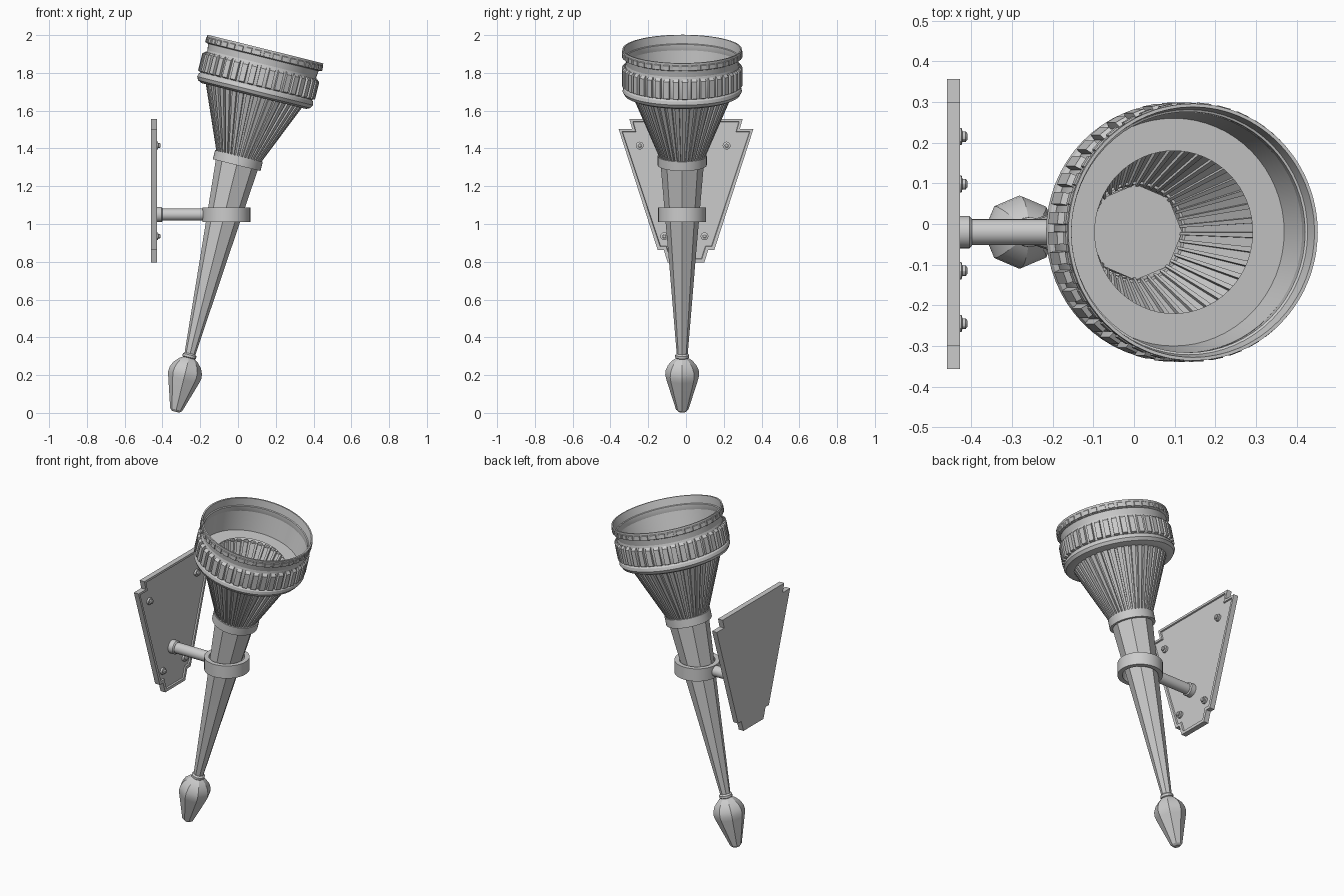
import bpy, bmesh, math
from mathutils import Matrix

if "Cube" in bpy.data.objects:
    bpy.data.objects.remove(bpy.data.objects["Cube"])

YC = -0.02
TILT = math.radians(13.9)
# torch axis: local z runs from the finial tip up to the rim
TORCH = Matrix.Translation((-0.33, YC, 0.006)) @ Matrix.Rotation(TILT, 4, 'Y')


def finish(name, bm, matrix, smooth=30):
    bmesh.ops.recalc_face_normals(bm, faces=bm.faces)
    me = bpy.data.meshes.new(name)
    bm.to_mesh(me)
    bm.free()
    me.transform(matrix)
    ob = bpy.data.objects.new(name, me)
    bpy.context.collection.objects.link(ob)
    if smooth:
        bpy.ops.object.select_all(action='DESELECT')
        ob.select_set(True)
        bpy.context.view_layer.objects.active = ob
        bpy.ops.object.shade_smooth_by_angle(angle=math.radians(smooth))
    return ob


def lathe(name, profile, n, matrix=TORCH, ribbed=False, caps=True, closed=False, smooth=30):
    """Spin (radius, height) or, when ribbed, (groove radius, rib radius, height)."""
    step = 2 * math.pi / n
    if ribbed:
        spokes = [(i * step + f * step, k) for i in range(n)
                  for f, k in ((0, 1), (0.6, 1), (0.62, 0), (0.98, 0))]
    else:
        spokes = [(i * step, 0) for i in range(n)]
    bm = bmesh.new()
    rings = [[bm.verts.new((p[k] * math.cos(t), p[k] * math.sin(t), p[-1]))
              for t, k in spokes] for p in profile]
    pairs = list(zip(rings, rings[1:]))
    if closed:
        pairs.append((rings[-1], rings[0]))
    m = len(spokes)
    for a, b in pairs:
        for i in range(m):
            j = (i + 1) % m
            bm.faces.new((a[i], a[j], b[j], b[i]))
    if caps and not closed:
        bm.faces.new(rings[0])
        bm.faces.new(rings[-1])
    return finish(name, bm, matrix, smooth)


# pointed finial and neck ring
lathe("finial", [(0.02, 0), (0.033, 0.012), (0.084, 0.175), (0.09, 0.2), (0.088, 0.225),
                 (0.075, 0.255), (0.05, 0.282), (0.03, 0.295)], 8, smooth=20)
lathe("neck_ring", [(0.028, 0.29), (0.037, 0.297), (0.037, 0.31), (0.028, 0.318)], 16)

# eight-sided tapering handle
lathe("handle", [(0.028, 0.30), (0.07, 0.82), (0.118, 1.39)], 8, smooth=0)

# collar under the fluted cone
lathe("collar", [(0.112, 1.345), (0.13, 1.345), (0.13, 1.395), (0.118, 1.395)], 40, closed=True)

# fluted cone
lathe("fluted_cone", [(0.112, 0.122, 1.39), (0.25, 0.265, 1.73)], 40,
      ribbed=True, caps=False)

# cup: bulging lower moulding, band, groove, inner wall and floor with opening
lathe("cup", [(0.25, 1.722), (0.285, 1.722), (0.306, 1.732), (0.316, 1.75), (0.312, 1.768),
              (0.302, 1.778), (0.302, 1.885), (0.296, 1.9), (0.296, 1.93), (0.312, 1.938),
              (0.312, 1.978), (0.308, 1.978), (0.28, 1.78), (0.2, 1.78)], 64, caps=False)

# rib band and finely notched rim
lathe("rib_band", [(0.300, 0.300, 1.775), (0.303, 0.319, 1.782), (0.303, 0.319, 1.875),
                   (0.300, 0.306, 1.888)], 40, ribbed=True, caps=False)
lathe("rim", [(0.306, 0.306, 1.933), (0.314, 0.319, 1.938), (0.314, 0.319, 1.962),
              (0.316, 0.316, 1.966), (0.316, 0.316, 1.978), (0.308, 0.308, 1.978)], 40,
      ribbed=True, caps=False)

# horizontal holder ring around the handle
lathe("holder_ring", [(0.1, 1.01), (0.127, 1.01), (0.127, 1.087), (0.1, 1.087)], 40,
      Matrix.Translation((-0.062, YC, 0)), closed=True)


def along_x(x, y, z):
    return Matrix.Translation((x, y, z)) @ Matrix.Rotation(math.pi / 2, 4, 'Y')


# arm with its flange against the plate
lathe("arm", [(0.032, 0), (0.032, 0.265)], 24, along_x(-0.44, YC, 1.05))
lathe("arm_flange", [(0.04, 0), (0.04, 0.03), (0.034, 0.036)], 24, along_x(-0.435, YC, 1.05))

# bolts
for i, (y, z) in enumerate([(0.215, 1.415), (-0.245, 1.415), (0.098, 0.935), (-0.115, 0.935)]):
    lathe(f"bolt_{i + 1}", [(0.021, 0), (0.021, 0.018), (0.013, 0.02), (0.013, 0.028),
                            (0.008, 0.032)], 12, along_x(-0.442, y, z))

# stepped wall plate with a sunken front panel
half = [(0.30, 1.557), (0.285, 1.503), (0.357, 1.503), (0.15, 0.863), (0.118, 0.863), (0.097, 0.797)]
outline = half + [(-y, z) for y, z in reversed(half)]
bm = bmesh.new()
back = bm.faces.new([bm.verts.new((-0.46, y, z)) for y, z in outline])
ext = bmesh.ops.extrude_face_region(bm, geom=[back], use_keep_orig=True)
front = next(g for g in ext["geom"] if isinstance(g, bmesh.types.BMFace))
bmesh.ops.translate(bm, vec=(0.032, 0, 0),
                    verts=[g for g in ext["geom"] if isinstance(g, bmesh.types.BMVert)])
bmesh.ops.recalc_face_normals(bm, faces=bm.faces)
bmesh.ops.inset_region(bm, faces=[front], thickness=0.022)
bmesh.ops.inset_region(bm, faces=[front], thickness=0.004, depth=-0.008)
finish("wall_plate", bm, Matrix.Identity(4), smooth=0)
